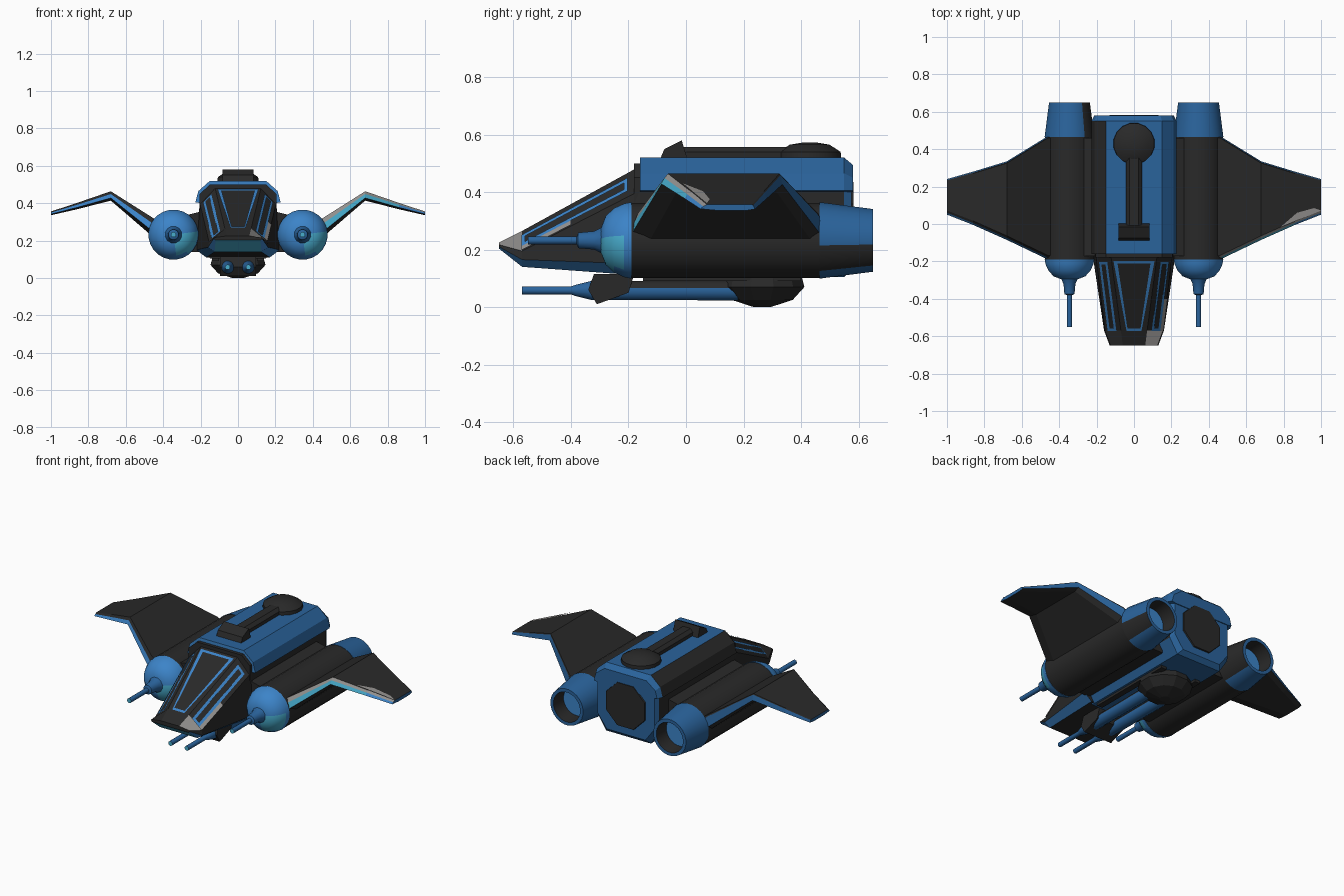
import bpy, bmesh, math
from mathutils import Vector

if "Cube" in bpy.data.objects:
    bpy.data.objects.remove(bpy.data.objects["Cube"])

def material(name, rgb):
    m = bpy.data.materials.new(name)
    m.diffuse_color = (*rgb, 1)
    m.use_nodes = True
    m.node_tree.nodes["Principled BSDF"].inputs["Base Color"].default_value = m.diffuse_color
    return m

BLACK, BLUE, TRIM, CYAN, GREY = range(5)
MATS = [material("charcoal", (0.022, 0.022, 0.022)),
        material("steel_blue", (0.023, 0.125, 0.33)),
        material("bright_blue", (0.045, 0.23, 0.58)),
        material("cyan", (0.065, 0.42, 0.62)),
        material("worn_grey", (0.30, 0.29, 0.28))]

def finish(name, bm, smooth=None, recalc=True):
    if recalc:
        bmesh.ops.recalc_face_normals(bm, faces=bm.faces)
    me = bpy.data.meshes.new(name)
    bm.to_mesh(me)
    bm.free()
    for m in MATS:
        me.materials.append(m)
    ob = bpy.data.objects.new(name, me)
    bpy.context.collection.objects.link(ob)
    if smooth:
        bpy.ops.object.select_all(action='DESELECT')
        ob.select_set(True)
        bpy.context.view_layer.objects.active = ob
        bpy.ops.object.shade_smooth_by_angle(angle=math.radians(smooth))
    return ob

def loft(name, rings, rule, caps=(BLACK, BLACK), smooth=None):
    """Skin between rings; rule(i, j, centre) picks the colour of segment i, edge j."""
    bm = bmesh.new()
    vs = [[bm.verts.new(p) for p in r] for r in rings]
    n = len(rings[0])
    for i in range(len(rings) - 1):
        for j in range(n):
            k = (j + 1) % n
            f = bm.faces.new((vs[i][j], vs[i][k], vs[i + 1][k], vs[i + 1][j]))
            f.material_index = rule(i, j, f.calc_center_median())
    for r, c in ((vs[0], caps[0]), (vs[-1], caps[1])):
        bm.faces.new(r).material_index = c
    return finish(name, bm, smooth)

def lathe(name, centre, axis, profile, rule, caps=(BLACK, BLACK), n=24, smooth=35):
    """Profile is (position along axis, radius)."""
    cx, cy, cz = centre
    rings = []
    for t, r in profile:
        ring = []
        for k in range(n):
            a = 2 * math.pi * (k + 0.5) / n
            u, v = r * math.cos(a), r * math.sin(a)
            ring.append((cx + u, t, cz + v) if axis == 'Y' else (cx + u, cy + v, t))
        rings.append(ring)
    return loft(name, rings, rule, caps, smooth)

def mirror_ring(half, y):
    return [(x, y, z) for x, z in half] + [(-x, y, z) for x, z in reversed(half)]

def side_profile(name, pts, hw, col):
    """Extrude a (y, z) outline across x."""
    return loft(name, [[(x, y, z) for y, z in pts] for x in (-hw, hw)],
                lambda i, j, c: col, (col, col))

def bilinear(q, u, v, lift):
    a, b, c, d = [Vector(p) for p in q]
    n = (c - a).cross(d - b).normalized()
    if n.z < 0:
        n = -n
    return a.lerp(b, u).lerp(d.lerp(c, u), v) + n * lift

def frame(name, q, u0, u1, v0, v1, du, dv, col):
    """Thin painted outline on the quad q; du = 0 gives a solid patch."""
    bm = bmesh.new()
    def ring(e, g):
        uv = [(u0 + e, v0 + g), (u1 - e, v0 + g), (u1 - e, v1 - g), (u0 + e, v1 - g)]
        return [bm.verts.new(bilinear(q, u, v, 0.005)) for u, v in uv]
    o = ring(0, 0)
    if du:
        i = ring(du, dv)
        for k in range(4):
            bm.faces.new((o[k], o[(k + 1) % 4], i[(k + 1) % 4], i[k]))
    else:
        bm.faces.new(o)
    for f in bm.faces:
        f.material_index = col
        f.normal_update()
        if f.normal.z < 0:
            f.normal_flip()
    return finish(name, bm, recalc=False)

# Nose: three cross-sections from the blunt tip to the body
tip = [(0.06, 0.225), (0.125, 0.217), (0.13, 0.21), (0.12, 0.203)]
front = [(0.07, 0.265), (0.155, 0.195), (0.16, 0.165), (0.125, 0.14)]
rear = [(0.125, 0.49), (0.205, 0.405), (0.222, 0.15), (0.17, 0.11)]

def nose_rule(i, j, c):
    if i == 0:
        return {0: GREY, 2: TRIM, 3: CYAN, 4: TRIM}.get(j, BLACK)
    return TRIM if j in (2, 4) else BLACK
loft("nose", [mirror_ring(tip, -0.65), mirror_ring(front, -0.57), mirror_ring(rear, -0.16)], nose_rule)

# Painted window outlines and worn patch on the nose
zt = lambda y: 0.265 + (y + 0.57) * 0.549
frame("windshield_trim", [(-0.04, -0.57, zt(-0.57)), (0.04, -0.57, zt(-0.57)),
      (0.11, -0.195, zt(-0.195)), (-0.11, -0.195, zt(-0.195))], 0, 1, 0, 1, 0.09, 0.035, TRIM)
for s, side in ((1, "right"), (-1, "left")):
    q = [(s * front[0][0], -0.57, front[0][1]), (s * front[1][0], -0.57, front[1][1]),
         (s * rear[1][0], -0.16, rear[1][1]), (s * rear[0][0], -0.16, rear[0][1])]
    frame(side + "_window_trim", q, 0.25, 0.8, 0.0, 0.9, 0.14, 0.03, TRIM)
    if s > 0:
        frame("nose_wear_patch", q, 0.78, 1.0, 0.0, 0.42, 0, 0, GREY)

# Main body with blue belly, and the rear cap
hull = [(0.15, 0.5), (0.205, 0.45), (0.205, 0.19), (0.15, 0.105)]
small = [(0.13, 0.48), (0.19, 0.43), (0.19, 0.21), (0.13, 0.13)]
loft("body", [mirror_ring(hull, -0.18), mirror_ring(hull, 0.55), mirror_ring(small, 0.575)],
     lambda i, j, c: BLUE if i == 1 or 2 <= j <= 4 else BLACK, (BLACK, BLUE))
lathe("rear_hatch", (0, 0, 0.305), 'Y', [(0.55, 0.15), (0.583, 0.14)],
      lambda i, j, c: BLACK, n=8, smooth=None)

# Canopy shell over the body: blue, with a dark flank on the left
shell = [(0.15, 0.52), (0.212, 0.465), (0.228, 0.405), (0.19, 0.4)]
shell_end = [(0.14, 0.495), (0.2, 0.45), (0.212, 0.405), (0.19, 0.4)]
loft("canopy_shell", [mirror_ring(shell, -0.16), mirror_ring(shell, 0.55), mirror_ring(shell_end, 0.58)],
     lambda i, j, c: BLACK if i == 0 and j in (5, 6) else BLUE, (TRIM, BLUE))

# Dark ribs along the belly
for x in (-0.12, 0.12):
    loft("belly_rib", [[(x + a * 0.018, y, 0.1 + b * 0.01) for a, b in ((-1, -1), (1, -1), (1, 1), (-1, 1))]
         for y in (-0.15, 0.4)], lambda i, j, c: BLACK)

# Top turret: dome, long barrel housing and muzzle block
black = lambda i, j, c: BLACK
lathe("top_turret_dome", (0, 0.43, 0), 'Z', [(0.51, 0.112), (0.54, 0.11), (0.565, 0.07), (0.573, 0.02)],
      black, n=16, smooth=30)
loft("top_turret_barrel", [mirror_ring([(0.025, 0.557), (0.044, 0.54), (0.044, 0.51)], y)
     for y in (-0.01, 0.4)], black)
side_profile("top_turret_muzzle", [(-0.09, 0.515), (-0.075, 0.55), (-0.015, 0.58), (0.005, 0.515)], 0.083, BLACK)

# Belly turret: faceted dome, chin block and twin guns
lathe("belly_turret_dome", (0, 0.265, 0), 'Z', [(0.115, 0.14), (0.07, 0.152), (0.025, 0.11), (0.0, 0.03)],
      black, n=12, smooth=None)
side_profile("chin_block", [(-0.34, 0.06), (-0.31, 0.01), (-0.2, 0.05), (-0.18, 0.115), (-0.32, 0.115)], 0.095, BLACK)
for x in (-0.055, 0.055):
    lathe("chin_gun", (x, 0, 0.058), 'Y', [(-0.57, 0.014), (-0.4, 0.014), (-0.385, 0.02),
          (-0.33, 0.034), (0.2, 0.036)],
          lambda i, j, c: BLACK if i == 3 and c.z > 0.058 else BLUE, (CYAN, BLUE), n=12)

# Engines, guns and wings on both sides
for s, side in ((1, "right"), (-1, "left")):
    cx, cz = s * 0.345, 0.232
    lathe(side + "_engine", (cx, 0, cz), 'Y', [(-0.195, 0.132), (0.47, 0.132)], black)

    def dome_rule(i, j, c):
        return CYAN if i < 3 and c.x - cx > 0.015 and -0.1 < c.z - cz < 0.015 else TRIM
    lathe(side + "_engine_dome", (cx, 0, cz), 'Y', [(-0.295, 0.045), (-0.28, 0.085), (-0.25, 0.113),
          (-0.215, 0.129), (-0.19, 0.134)], dome_rule, (TRIM, TRIM))
    lathe(side + "_engine_gun", (cx, 0, cz), 'Y', [(-0.55, 0.014), (-0.38, 0.014), (-0.375, 0.028),
          (-0.32, 0.033), (-0.29, 0.048)], lambda i, j, c: BLUE, (CYAN, BLUE), n=12)

    def nozzle_rule(i, j, c):
        soot = i == 0 and c.x - cx > 0.05 and -0.1 < c.z - cz < (0.0 if s > 0 else 0.1)
        return BLACK if i == 2 or soot else BLUE
    lathe(side + "_nozzle", (cx, 0, cz), 'Y', [(0.465, 0.134), (0.65, 0.11), (0.65, 0.09), (0.56, 0.085)],
          nozzle_rule, (BLUE, TRIM))
    # mount filling the gap between engine and body
    loft(side + "_engine_mount", [[(s * x, y, z) for x, z in ((0.18, 0.14), (0.3, 0.14), (0.3, 0.33), (0.18, 0.36))]
         for y in (-0.17, 0.46)], black)

    # Bent wing: (x, leading y, trailing y, top z, thickness)
    stations = [(0.36, -0.19, 0.47, 0.262, 0.14), (0.46, -0.19, 0.47, 0.325, 0.10),
                (0.68, -0.085, 0.335, 0.464, 0.05), (0.86, -0.005, 0.28, 0.402, 0.034),
                (1.0, 0.05, 0.24, 0.356, 0.02)]
    rings = []
    for x, yl, yr, z, t in stations:
        rings.append([(s * x, y, h) for y, h in (
            (yl + 0.022, z), (yl + 0.01, z - 0.3 * t), (yl, z - 0.72 * t), (yl + 0.06, z - t),
            (yr - 0.03, z - t), (yr, z - 0.75 * t), (yr - 0.006, z - 0.1 * t), (yr - 0.01, z))])

    def wing_rule(i, j, c):
        worn = s > 0
        if j == 0:
            return GREY if worn else BLACK
        if j == 1:
            return CYAN if worn and i < 3 else TRIM
        return BLUE if j == 5 else BLACK
    loft(side + "_wing", rings, wing_rule, (BLACK, BLUE))

# Worn paint on the right wing tip
zw = lambda x: 0.464 - (x - 0.68) * 0.3375
frame("wing_wear_patch", [(x, y, zw(x)) for x, y in ((0.78, -0.018), (1.0, 0.072), (0.96, 0.085), (0.87, 0.06))],
      0, 1, 0, 1, 0, 0, GREY)
